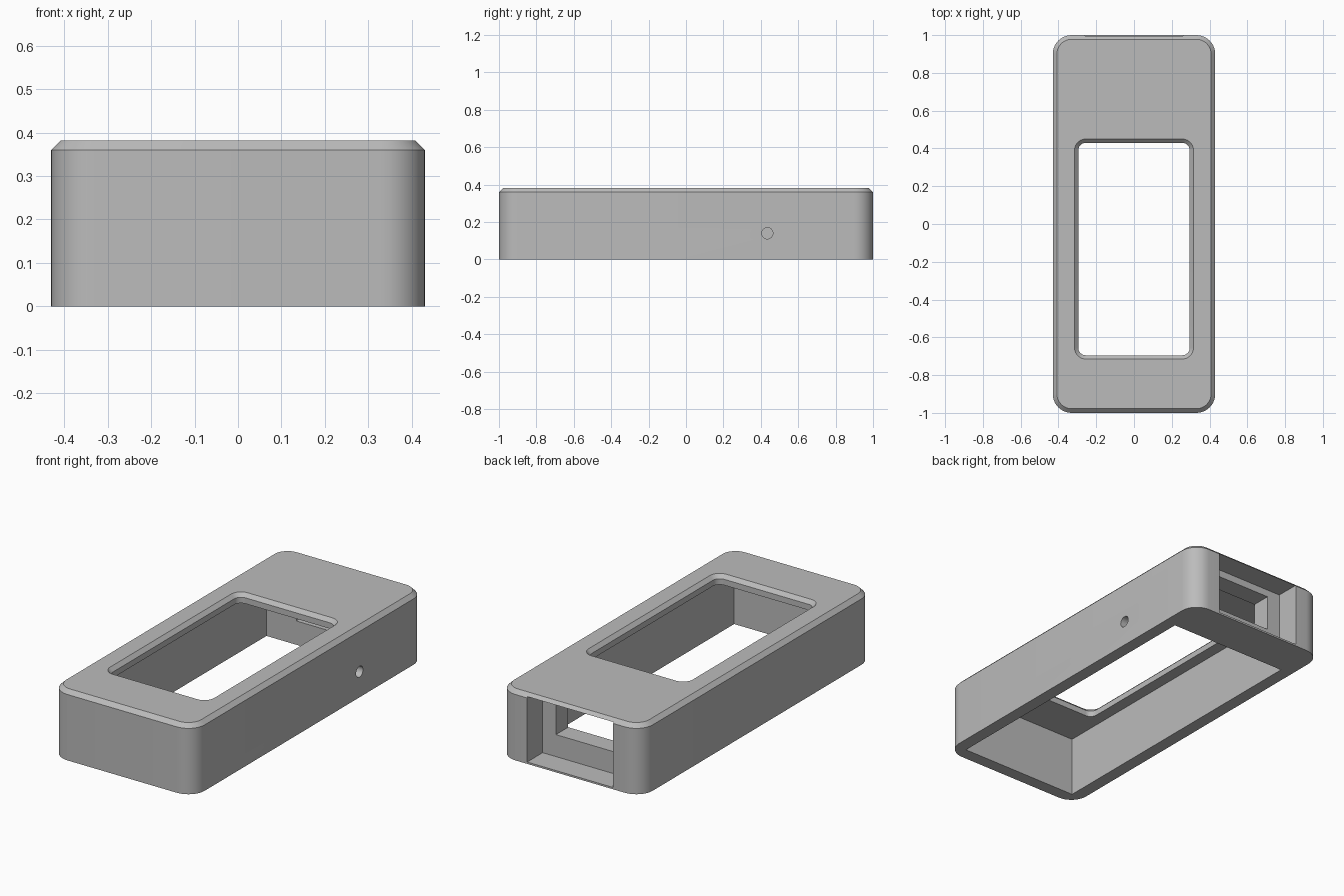
import bpy, bmesh, math
from mathutils import Matrix

if "Cube" in bpy.data.objects:
    bpy.data.objects.remove(bpy.data.objects["Cube"], do_unlink=True)

grey = bpy.data.materials.new("plain grey")
grey.use_nodes = True
COLOUR = (0.5, 0.5, 0.5, 1)
grey.diffuse_color = COLOUR
grey.node_tree.nodes["Principled BSDF"].inputs["Base Color"].default_value = COLOUR


def make_object(name, bm):
    bmesh.ops.recalc_face_normals(bm, faces=bm.faces)
    mesh = bpy.data.meshes.new(name)
    bm.to_mesh(mesh)
    bm.free()
    mesh.materials.append(grey)
    obj = bpy.data.objects.new(name, mesh)
    bpy.context.collection.objects.link(obj)
    return obj


def rounded_loft(name, half_x, y0, y1, radius, levels, steps=10):
    """Stack rounded rectangles; each level is (inset, height)."""
    bm = bmesh.new()
    rings = []
    for inset, z in levels:
        r = radius - inset
        ring = []
        centres = [(half_x - radius, y1 - radius), (radius - half_x, y1 - radius),
                   (radius - half_x, y0 + radius), (half_x - radius, y0 + radius)]
        for quarter, (cx, cy) in enumerate(centres):
            for i in range(steps + 1):
                a = (quarter + i / steps) * math.pi / 2
                ring.append(bm.verts.new((cx + r * math.cos(a), cy + r * math.sin(a), z)))
        rings.append(ring)
    for low, high in zip(rings, rings[1:]):
        for i in range(len(low)):
            j = (i + 1) % len(low)
            bm.faces.new((low[i], low[j], high[j], high[i]))
    bm.faces.new(rings[0])
    bm.faces.new(rings[-1])
    return make_object(name, bm)


def box(name, half_x, y0, y1, z0, z1):
    bm = bmesh.new()
    bmesh.ops.create_cube(bm, size=1)
    bmesh.ops.scale(bm, vec=(2 * half_x, y1 - y0, z1 - z0), verts=bm.verts)
    bmesh.ops.translate(bm, vec=(0, (y0 + y1) / 2, (z0 + z1) / 2), verts=bm.verts)
    return make_object(name, bm)


def side_hole(name, x, y, z, radius):
    bm = bmesh.new()
    bmesh.ops.create_cone(bm, cap_ends=True, segments=32, radius1=radius,
                          radius2=radius, depth=0.12,
                          matrix=Matrix.Translation((x, y, z)) @ Matrix.Rotation(math.pi / 2, 4, "Y"))
    return make_object(name, bm)


# Outer case with rounded corners and a chamfered top edge
case = rounded_loft("case_shell", 0.43, -1, 1, 0.1,
                    [(0, 0), (0, 0.36), (0.022, 0.382)])

cutters = [
    # Main cavity, open underneath
    box("cavity_cutter", 0.36, -0.93, 0.76, -0.1, 0.33),
    # Display window with a chamfered rim
    rounded_loft("window_cutter", 0.335, -0.735, 0.47, 0.08,
                 [(0.04, 0.28), (0.04, 0.362), (0, 0.402)]),
    # Recess in the back end and the smaller port behind it
    box("recess_cutter", 0.26, 0.866, 1.1, 0.01, 0.365),
    box("port_cutter", 0.18, 0.7, 0.9, 0.13, 0.325),
    # Small round hole in one side wall
    side_hole("side_hole_cutter", 0.41, 0.435, 0.14, 0.03),
]

bpy.context.view_layer.objects.active = case
for cutter in cutters:
    cutter.hide_render = True
    mod = case.modifiers.new(cutter.name, "BOOLEAN")
    mod.operation = "DIFFERENCE"
    mod.solver = "EXACT"
    mod.object = cutter
    bpy.ops.object.modifier_apply(modifier=mod.name)
for cutter in cutters:
    bpy.data.objects.remove(cutter, do_unlink=True)

# Smooth the rounded corners, keep the real edges sharp
bpy.ops.object.select_all(action="DESELECT")
case.select_set(True)
bpy.ops.object.shade_smooth_by_angle(angle=math.radians(30))
